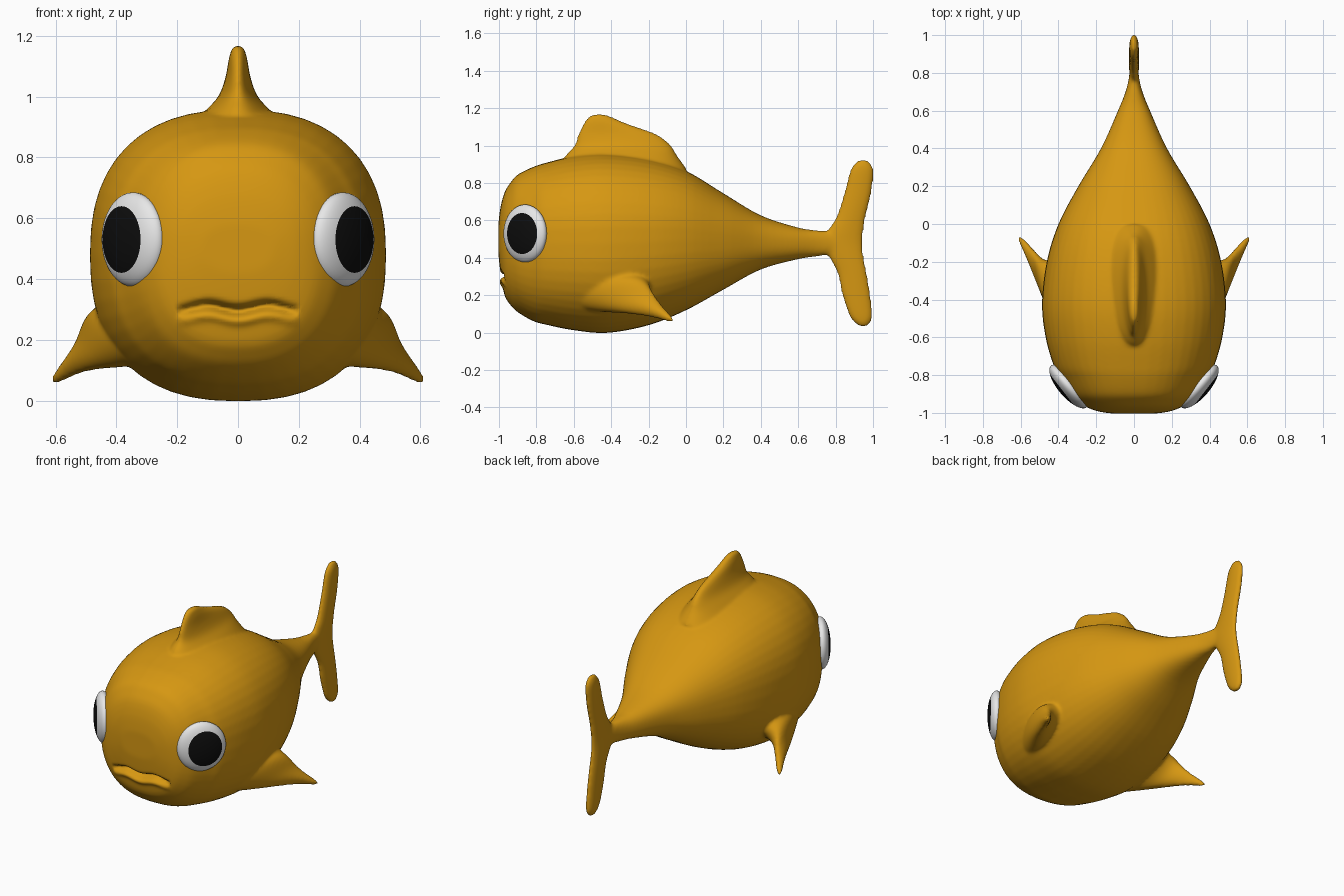
import bpy, bmesh, math
from mathutils import Vector, Matrix

if "Cube" in bpy.data.objects:
    bpy.data.objects.remove(bpy.data.objects["Cube"])


def material(name, rgb):
    m = bpy.data.materials.new(name)
    m.diffuse_color = (*rgb, 1)
    m.use_nodes = True
    m.node_tree.nodes["Principled BSDF"].inputs["Base Color"].default_value = m.diffuse_color
    return m


ORANGE = material("orange skin", (0.67, 0.31, 0.006))
WHITE = material("eye white", (0.80, 0.80, 0.80))
BLACK = material("pupil black", (0.004, 0.004, 0.004))


def catmull(p0, p1, p2, p3, t):
    return 0.5 * (2 * p1 + (p2 - p0) * t + (2 * p0 - 5 * p1 + 4 * p2 - p3) * t * t
                  + (3 * p1 - p0 - 3 * p2 + p3) * t ** 3)


def loft(bm, rings, power=2.0, sides=48, steps=5):
    """Closed skin over superellipse rings (centre, semi-axis a, semi-axis b)."""
    rings = [[Vector(v) for v in r] for r in rings]
    dense = []
    for i in range(len(rings) - 1):
        quad = [rings[max(0, min(len(rings) - 1, i + k))] for k in (-1, 0, 1, 2)]
        for s in range(steps):
            dense.append([catmull(*[q[j] for q in quad], s / steps) for j in range(3)])
    dense.append(rings[-1])
    loops = []
    for c, a, b in dense:
        loop = []
        for k in range(sides):
            t = 2 * math.pi * k / sides
            co, si = math.cos(t), math.sin(t)
            u = math.copysign(abs(co) ** (2 / power), co)
            v = math.copysign(abs(si) ** (2 / power), si)
            loop.append(bm.verts.new(c + a * u + b * v))
        loops.append(loop)
    faces = [bm.faces.new(loops[0]), bm.faces.new(loops[-1][::-1])]
    for l0, l1 in zip(loops, loops[1:]):
        for k in range(sides):
            n = (k + 1) % sides
            faces.append(bm.faces.new((l0[k], l1[k], l1[n], l0[n])))
    bmesh.ops.recalc_face_normals(bm, faces=faces)


bm = bmesh.new()

# Body: y, bottom z, top z, half width
body = [(-1.003, .42, .58, .12), (-.992, .32, .67, .19), (-.97, .20, .75, .25),
        (-.94, .15, .80, .295), (-.90, .11, .845, .335), (-.82, .063, .885, .385),
        (-.75, .043, .908, .425), (-.60, .013, .943, .468), (-.42, -.001, .957, .487),
        (-.20, .04, .93, .462), (0, .12, .865, .40), (.20, .23, .745, .295),
        (.40, .338, .627, .175), (.60, .393, .562, .085), (.70, .408, .547, .045),
        (.78, .42, .54, .026), (.85, .44, .52, .02)]
loft(bm, [((0, y, (b + t) / 2), (w, 0, 0), (0, 0, (t - b) / 2)) for y, b, t, w in body], 2.4)


def upright_fin(rows):
    # rows: z, front y, back y, half thickness
    loft(bm, [((0, (f + r) / 2, z), (w, 0, 0), (0, (r - f) / 2, 0)) for z, f, r, w in rows])


# Dorsal fin
upright_fin([(.88, -.67, .0, .17), (.95, -.64, -.05, .11), (1.0, -.597, -.08, .065),
             (1.06, -.577, -.155, .042), (1.12, -.548, -.32, .031),
             (1.155, -.52, -.40, .022), (1.168, -.49, -.44, .012)])

# Tail fin
upright_fin([(.032, .93, .968, .014), (.08, .878, .997, .024), (.20, .835, .987, .026),
             (.32, .808, .967, .026), (.40, .765, .952, .026), (.48, .72, .945, .026),
             (.56, .765, .952, .026), (.62, .803, .962, .026), (.75, .846, .992, .026),
             (.87, .878, 1.003, .024), (.921, .92, .972, .014)])

# Side fins, swept out, down and back
for s in (1, -1):
    rows = [((.34, -.42, .23), (.0, .23, .05), (.05, 0, .10)),
            ((.44, -.36, .20), (.03, .17, .03), (.04, 0, .085)),
            ((.51, -.25, .145), (.02, .11, .01), (.02, 0, .045)),
            ((.57, -.14, .097), (.012, .06, -.01), (.012, 0, .025)),
            ((.608, -.085, .067), (.006, .022, -.006), (.006, 0, .012))]
    loft(bm, [[(x * s, y, z) for x, y, z in r] for r in rows])

mesh = bpy.data.meshes.new("fish_body")
bm.to_mesh(mesh)
bm.free()
fish = bpy.data.objects.new("fish_body", mesh)
bpy.context.collection.objects.link(fish)
mesh.materials.append(ORANGE)

# Fuse body and fins into one soft skin
bpy.context.view_layer.objects.active = fish
fish.select_set(True)
rm = fish.modifiers.new("fuse", 'REMESH')
rm.mode, rm.voxel_size = 'VOXEL', 0.01
sm = fish.modifiers.new("soften", 'SMOOTH')
sm.factor, sm.iterations = 0.5, 10
for name in ("fuse", "soften"):
    bpy.ops.object.modifier_apply(modifier=name)

# Mouth: pressed-in slit with a slight lower lip
for v in fish.data.vertices:
    x, y, z = v.co
    if y < -.85 and abs(x) < .2:
        fade = math.sqrt(1 - (x / .2) ** 2)
        line = .305 + .008 * math.cos(x * 2 * math.pi / .2) * -1
        v.co.y += fade * (.05 * math.exp(-((z - line) / .014) ** 2)
                          - .012 * math.exp(-((z - line + .035) / .016) ** 2))
for p in fish.data.polygons:
    p.use_smooth = True
    p.material_index = 0

# Eyes: flattened balls, pupil is the cap around the outward pole
for s, side in ((1, "left"), (-1, "right")):
    bm = bmesh.new()
    bmesh.ops.create_uvsphere(bm, u_segments=48, v_segments=24, radius=1)
    for f in bm.faces:
        f.smooth = True
        f.material_index = 1 if f.calc_center_median().z > math.cos(math.radians(45)) else 0
    n = Vector((s * .76, -.65, 0)).normalized()
    up = Vector((0, 0, 1))
    orient = Matrix((up.cross(n), up, n)).transposed().to_4x4()
    shape = Matrix.Diagonal((.145, .155, .056, 1))
    tilt = Matrix.Rotation(s * math.radians(7), 4, 'Y')
    bm.transform(Matrix.Translation((s * .345, -.86, .53)) @ orient @ shape @ tilt)
    me = bpy.data.meshes.new(side + "_eye")
    bm.to_mesh(me)
    bm.free()
    me.materials.append(WHITE)
    me.materials.append(BLACK)
    bpy.context.collection.objects.link(bpy.data.objects.new(side + "_eye", me))
